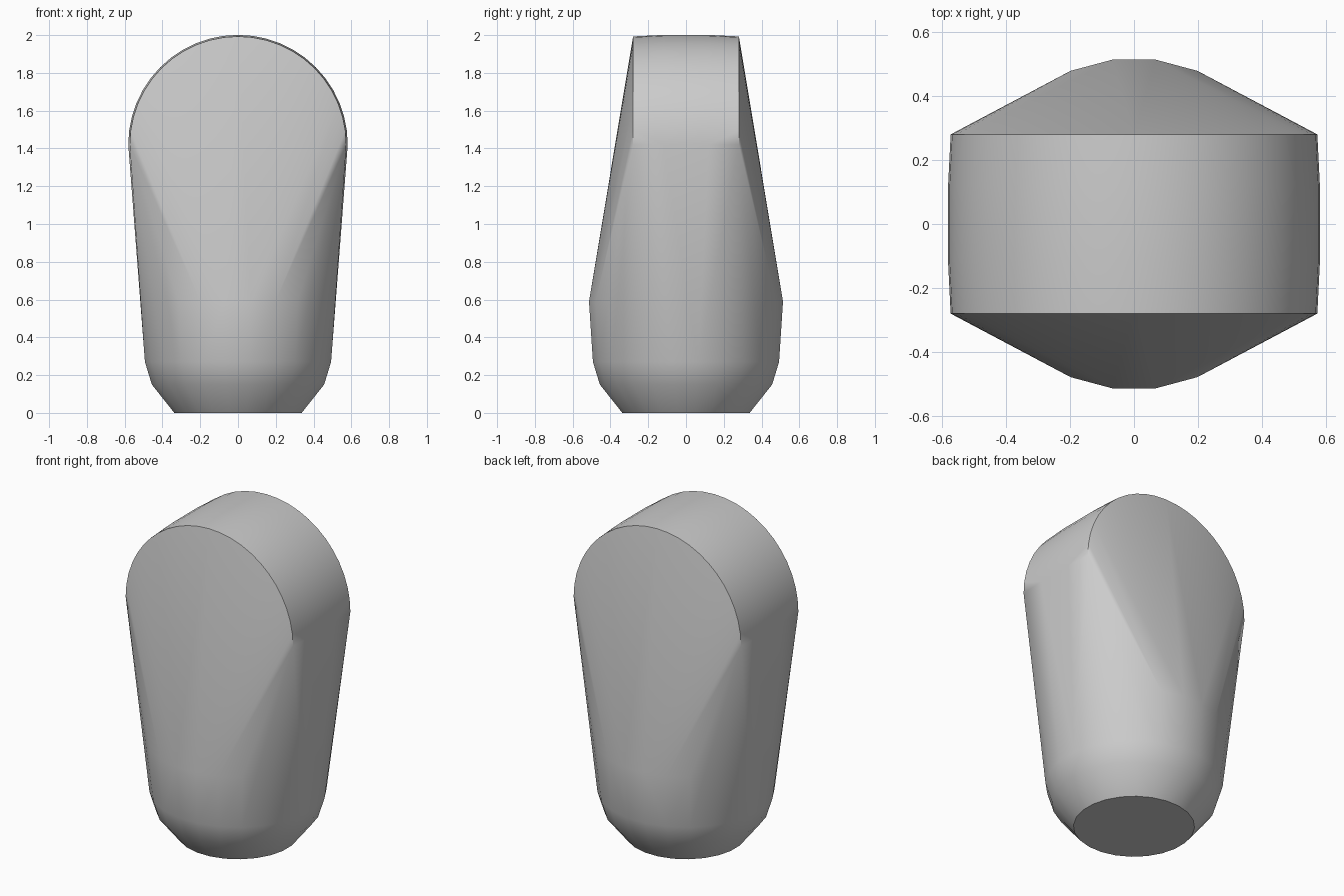
import bpy, bmesh
from math import sin, cos, pi, radians

cube = bpy.data.objects.get("Cube")
if cube:
    bpy.data.objects.remove(cube, do_unlink=True)

grey = bpy.data.materials.new("plain grey")
grey.use_nodes = True
colour = (0.6, 0.6, 0.6, 1)
grey.diffuse_color = colour
grey.node_tree.nodes["Principled BSDF"].inputs["Base Color"].default_value = colour

bm = bmesh.new()

# Rounded base: horizontal rings given as height and radius
for z, r in [(0, 0.34), (0.15, 0.46), (0.27, 0.497), (0.59, 0.518)]:
    for i in range(24):
        a = 2 * pi * (i + 0.5) / 24
        bm.verts.new((r * cos(a), r * sin(a), z))

# Arched top: slightly barrelled half cylinder lying front to back
for y, r in [(-0.28, 0.573), (-0.12, 0.581), (0.12, 0.581), (0.28, 0.573)]:
    for i in range(25):
        a = pi * i / 24
        bm.verts.new((r * cos(a), y, 1.42 + r * sin(a)))

# Wrap a tight skin around both ends
hull = bmesh.ops.convex_hull(bm, input=bm.verts[:])
unused = {g for g in hull["geom_interior"] + hull["geom_unused"]
          if isinstance(g, bmesh.types.BMVert)}
bmesh.ops.delete(bm, geom=list(unused), context="VERTS")
bmesh.ops.dissolve_limit(bm, angle_limit=radians(0.5),
                         verts=bm.verts[:], edges=bm.edges[:])
bmesh.ops.recalc_face_normals(bm, faces=bm.faces[:])

mesh = bpy.data.meshes.new("tapered_body")
bm.to_mesh(mesh)
bm.free()
mesh.materials.append(grey)
body = bpy.data.objects.new("tapered_body", mesh)
bpy.context.collection.objects.link(body)

# Smooth sides with crisp arch rims and bottom edge
bpy.ops.object.select_all(action="DESELECT")
body.select_set(True)
bpy.context.view_layer.objects.active = body
bpy.ops.object.shade_smooth_by_angle(angle=radians(32))
